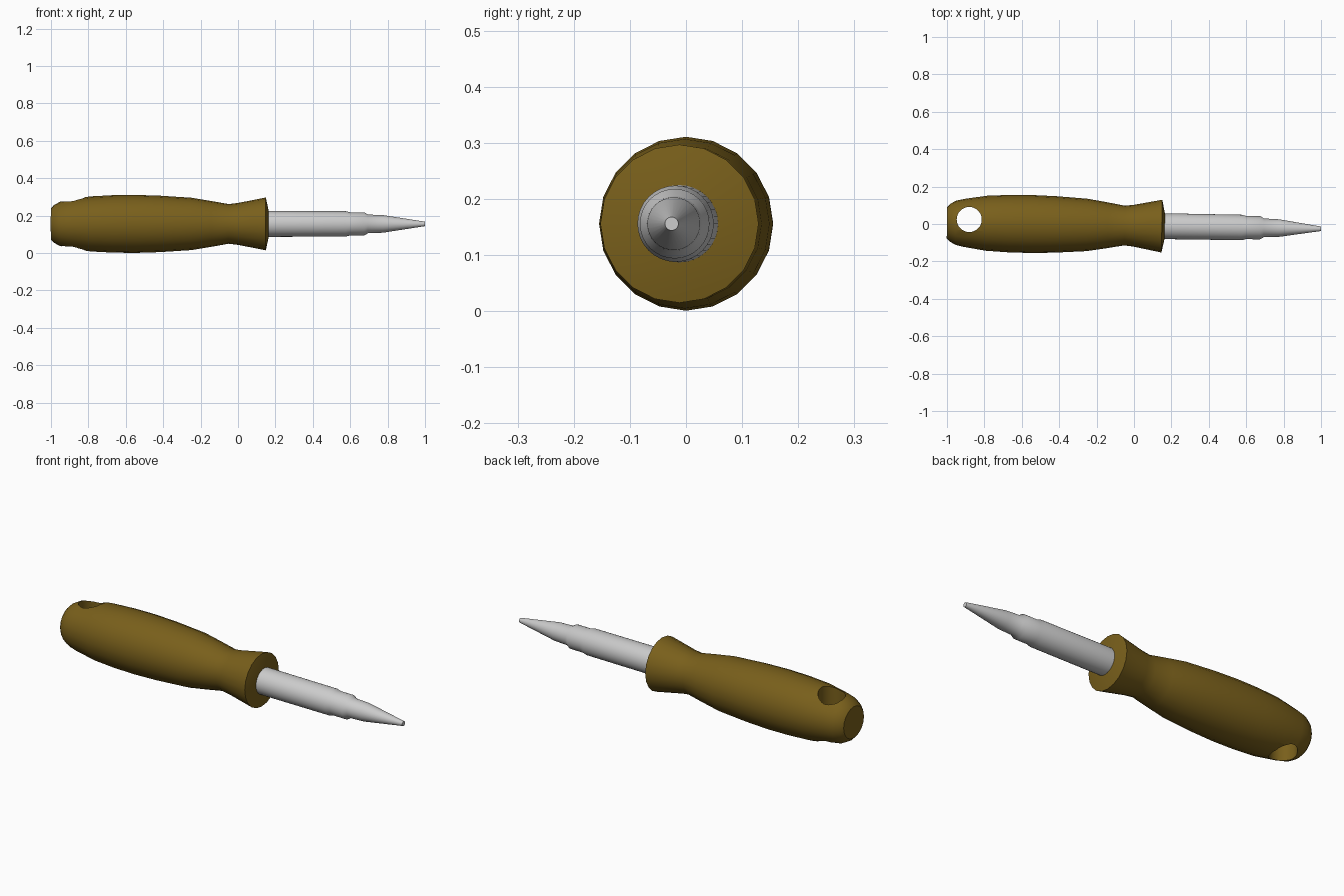
import bpy, bmesh, math
from mathutils import Matrix

if "Cube" in bpy.data.objects:
    bpy.data.objects.remove(bpy.data.objects["Cube"])

AXIS_Z = 0.156
TILT = -0.0165      # slight yaw of the tool axis
PIVOT_X = -0.55     # axis crosses y = 0 here


def revolve(name, profile, sides, color=None):
    """Spin (x, radius) points around the tool axis, with capped ends."""
    bm = bmesh.new()
    rings = []
    for x, r in profile:
        ring = []
        for i in range(sides):
            a = 2 * math.pi * i / sides
            ring.append(bm.verts.new((x - PIVOT_X, r * math.sin(a), r * math.cos(a))))
        rings.append(ring)
    for a, b in zip(rings, rings[1:]):
        for i in range(sides):
            j = (i + 1) % sides
            bm.faces.new((a[i], a[j], b[j], b[i]))
    bm.faces.new(rings[0])
    bm.faces.new(rings[-1])
    bmesh.ops.recalc_face_normals(bm, faces=bm.faces)
    bm.transform(Matrix.Translation((PIVOT_X, 0, AXIS_Z)) @ Matrix.Rotation(TILT, 4, 'Z'))
    mesh = bpy.data.meshes.new(name)
    bm.to_mesh(mesh)
    bm.free()
    obj = bpy.data.objects.new(name, mesh)
    bpy.context.collection.objects.link(obj)
    if color:
        mat = bpy.data.materials.new(name + "_paint")
        mat.diffuse_color = color
        mat.use_nodes = True
        mat.node_tree.nodes["Principled BSDF"].inputs["Base Color"].default_value = mat.diffuse_color
        mesh.materials.append(mat)
    return obj


def shade(obj):
    bpy.ops.object.select_all(action='DESELECT')
    obj.select_set(True)
    bpy.context.view_layer.objects.active = obj
    bpy.ops.object.shade_smooth_by_angle(angle=math.radians(32))


# Grip with flared collar
handle = revolve("handle", [
    (-1.0, 0.084), (-0.985, 0.1), (-0.953, 0.118), (-0.91, 0.128), (-0.79, 0.147),
    (-0.67, 0.1535), (-0.55, 0.155), (-0.42, 0.151), (-0.25, 0.14), (-0.14, 0.122),
    (-0.05, 0.106), (0.0, 0.112), (0.149, 0.141), (0.165, 0.066)],
    20, (0.19, 0.115, 0.011, 1))

# Vertical hanging hole through the butt
bpy.ops.mesh.primitive_cylinder_add(vertices=32, radius=0.067, depth=1,
                                    location=(-0.881, 0.024, AXIS_Z))
cutter = bpy.context.object
cutter.name = "hole_cutter"
cut = handle.modifiers.new("hanging_hole", 'BOOLEAN')
cut.operation = 'DIFFERENCE'
cut.solver = 'EXACT'
cut.object = cutter
bpy.context.view_layer.objects.active = handle
bpy.ops.object.modifier_apply(modifier=cut.name)
bpy.data.objects.remove(cutter)
shade(handle)

# Stepped metal shaft with pointed tip
shaft = revolve("shaft", [
    (0.15, 0.069), (0.575, 0.068), (0.6, 0.062), (0.675, 0.062),
    (0.695, 0.05), (0.775, 0.047), (1.0, 0.012)], 32)
shade(shaft)
